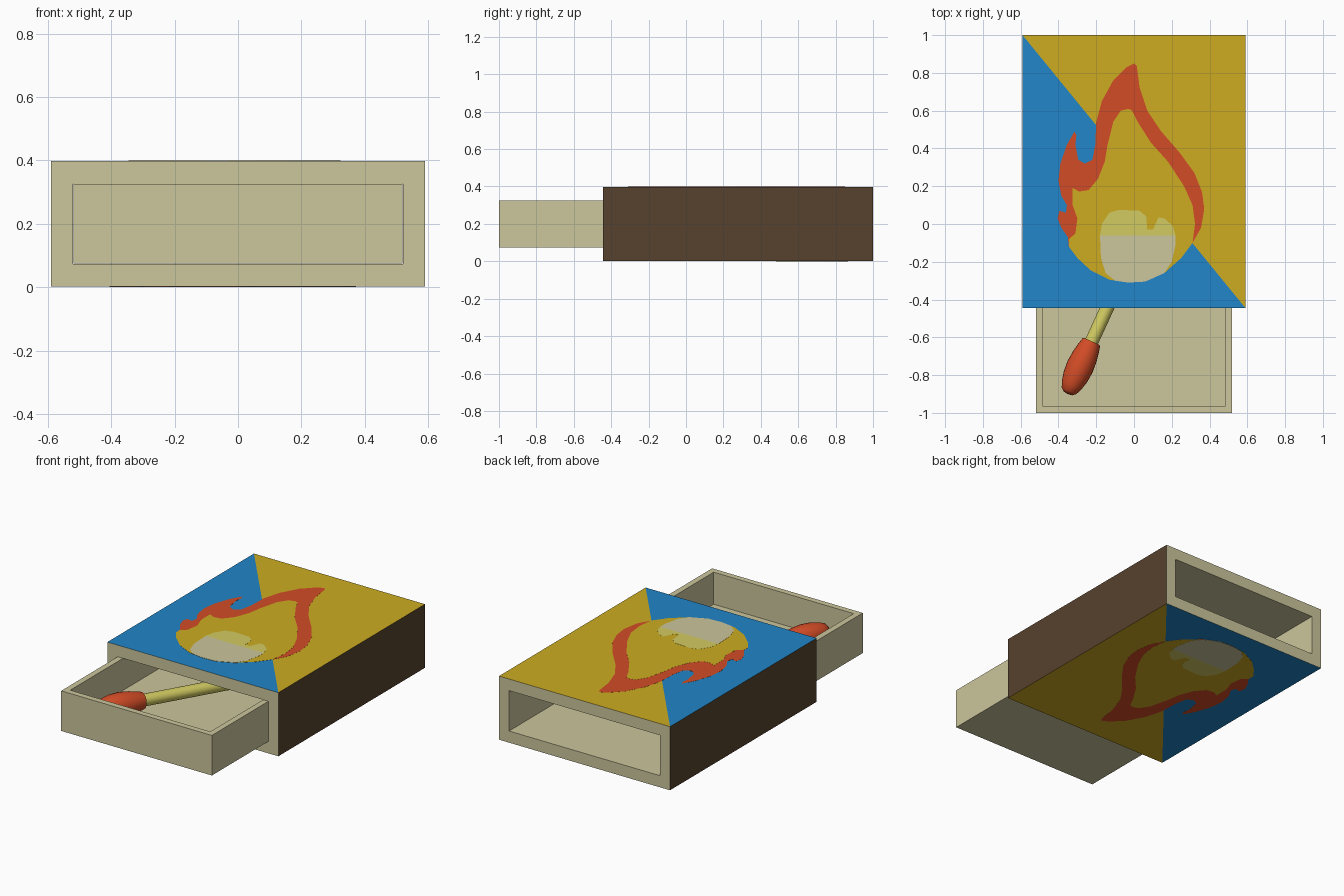
import bpy, bmesh, math
from mathutils import Vector, Matrix

if "Cube" in bpy.data.objects:
    bpy.data.objects.remove(bpy.data.objects["Cube"])


def material(name, r, g, b):
    def lin(c):
        c /= 255
        return c / 12.92 if c <= 0.04045 else ((c + 0.055) / 1.055) ** 2.4
    m = bpy.data.materials.new(name)
    m.diffuse_color = (lin(r), lin(g), lin(b), 1)
    m.use_nodes = True
    m.node_tree.nodes["Principled BSDF"].inputs["Base Color"].default_value = m.diffuse_color
    return m


CREAM = material("cream card", 204, 198, 156)
BROWN = material("brown striker", 87, 66, 46)
BLUE = material("blue print", 33, 134, 200)
YELLOW = material("yellow print", 205, 172, 34)
RED = material("flame red", 210, 76, 38)
PALE = material("pale yellow", 210, 203, 98)


def finish(name, bm, *mats):
    bmesh.ops.recalc_face_normals(bm, faces=bm.faces)
    me = bpy.data.meshes.new(name)
    bm.to_mesh(me)
    bm.free()
    for m in mats:
        me.materials.append(m)
    ob = bpy.data.objects.new(name, me)
    bpy.context.collection.objects.link(ob)
    return ob


# Sleeve: rectangular tube, open at both ends, thin allowance for printed plates
Y0, Y1, ZB, ZT = -0.445, 1.0, 0.0015, 0.3985
bm = bmesh.new()


def ring(x, z0, z1, y):
    return [bm.verts.new(p) for p in ((-x, y, z0), (x, y, z0), (x, y, z1), (-x, y, z1))]


out_f, out_b = ring(0.59, ZB, ZT, Y0), ring(0.59, ZB, ZT, Y1)
in_f, in_b = ring(0.521, 0.074, 0.326, Y0), ring(0.521, 0.074, 0.326, Y1)
for i in range(4):
    j = (i + 1) % 4
    bm.faces.new((out_f[i], out_f[j], in_f[j], in_f[i]))
    bm.faces.new((out_b[i], out_b[j], in_b[j], in_b[i]))
    bm.faces.new((in_f[i], in_f[j], in_b[j], in_b[i]))
    if i % 2:
        # striker sides
        bm.faces.new((out_f[i], out_f[j], out_b[j], out_b[i])).material_index = 1
# two-tone diagonal on the bottom (turned over) and the top
f, b = out_f, out_b
for tri, idx in (((f[0], b[0], b[1]), 2), ((f[0], b[1], f[1]), 3),
                 ((f[3], f[2], b[3]), 2), ((f[2], b[2], b[3]), 3)):
    bm.faces.new(tri).material_index = idx
finish("sleeve", bm, CREAM, BROWN, BLUE, YELLOW)

# Drawer: open tray pulled part of the way out
bm = bmesh.new()
bmesh.ops.create_cube(bm, size=1, matrix=Matrix.Translation((0, -0.2775, 0.2))
                      @ Matrix.Diagonal((1.04, 1.445, 0.25, 1)))
bm.normal_update()
top = max(bm.faces, key=lambda q: q.normal.z)
bmesh.ops.inset_region(bm, faces=[top], thickness=0.052)
res = bmesh.ops.extrude_face_region(bm, geom=[top])
bmesh.ops.translate(bm, vec=(0, 0, -0.2),
                    verts=[v for v in res["geom"] if isinstance(v, bmesh.types.BMVert)])
if top.is_valid:
    bm.faces.remove(top)
finish("drawer", bm, CREAM)

# Printed flame: stacked thin plates
bottom = [(0.31, -0.1), (0.25, -0.18), (0.16, -0.26), (0.06, -0.305), (-0.03, -0.31),
          (-0.13, -0.295), (-0.23, -0.245), (-0.3, -0.18), (-0.345, -0.12)]
outer = [(0, 0.85), (0.015, 0.835), (0.03, 0.72), (0.07, 0.6), (0.14, 0.495), (0.24, 0.38),
         (0.32, 0.27), (0.36, 0.17), (0.372, 0.08), (0.355, -0.02)] + bottom + [
    (-0.35, -0.07), (-0.385, -0.02), (-0.405, 0.03), (-0.395, 0.07), (-0.36, 0.06),
    (-0.355, 0.1), (-0.385, 0.15), (-0.4, 0.23), (-0.39, 0.32), (-0.355, 0.42),
    (-0.315, 0.49), (-0.305, 0.47), (-0.31, 0.42), (-0.295, 0.34), (-0.26, 0.32),
    (-0.22, 0.34), (-0.205, 0.42), (-0.2, 0.54), (-0.17, 0.65), (-0.11, 0.76), (-0.04, 0.83)]
inner = [(-0.03, 0.61), (-0.01, 0.6), (0.02, 0.54), (0.09, 0.43), (0.18, 0.33), (0.265, 0.2),
         (0.31, 0.1), (0.323, 0)] + bottom + [
    (-0.345, -0.08), (-0.31, -0.05), (-0.3, 0.03), (-0.325, 0.1), (-0.325, 0.19), (-0.29, 0.172),
    (-0.24, 0.18), (-0.19, 0.24), (-0.155, 0.33), (-0.14, 0.42), (-0.11, 0.54), (-0.07, 0.6)]
core = [(0.22, -0.06), (0.22, -0.11), (0.2, -0.2), (0.16, -0.26), (0.06, -0.305), (-0.03, -0.31),
        (-0.1, -0.3), (-0.15, -0.26), (-0.175, -0.18), (-0.18, -0.06)]
core_tip = [(-0.18, -0.06), (-0.17, 0), (-0.13, 0.06), (-0.08, 0.075), (0.03, 0.07),
            (0.065, 0.04), (0.07, -0.03), (0.1, -0.03), (0.13, 0.035), (0.16, 0.03),
            (0.205, -0.01), (0.22, -0.06)]


def plate(name, pts, level, mat):
    h = 0.0005 * level
    for side in ("top", "bottom"):
        bm = bmesh.new()
        if side == "top":
            rows = [[(x, y, z) for x, y in pts] for z in (ZT, ZT + h)]
        else:
            rows = [[(x, Y0 + Y1 - y, z) for x, y in pts] for z in (ZB, ZB - h)]
        lo, hi = [[bm.verts.new(p) for p in r] for r in rows]
        bm.faces.new(lo)
        bm.faces.new(hi)
        for i in range(len(pts)):
            j = (i + 1) % len(pts)
            bm.faces.new((lo[i], lo[j], hi[j], hi[i]))
        finish(f"{name}_{side}", bm, mat)


plate("flame_outer", outer, 1, RED)
plate("flame_inner", inner, 2, YELLOW)
plate("flame_core", core, 3, CREAM)
plate("flame_core_tip", core_tip, 3, PALE)

# Match: head and stick turned around one sloping axis
axis = Vector((0.418, 0.908, -0.05)).normalized()
place = Matrix.Translation((-0.352, -0.9, 0.215)) @ axis.to_track_quat("Z", "Y").to_matrix().to_4x4()


def lathe(name, profile, mat):
    bm = bmesh.new()
    vs = [bm.verts.new((r, 0, t)) for t, r in profile]
    es = [bm.edges.new(p) for p in zip(vs, vs[1:])]
    bmesh.ops.spin(bm, geom=vs + es, cent=(0, 0, 0), axis=(0, 0, 1),
                   angle=math.tau, steps=24)
    bmesh.ops.remove_doubles(bm, verts=bm.verts, dist=1e-5)
    bm.transform(place)
    ob = finish(name, bm, mat)
    bpy.ops.object.select_all(action="DESELECT")
    ob.select_set(True)
    bpy.context.view_layer.objects.active = ob
    bpy.ops.object.shade_smooth_by_angle(angle=math.radians(40))


lathe("match_head", [(0, 0), (0.004, 0.025), (0.018, 0.042), (0.05, 0.056), (0.1, 0.068),
                     (0.16, 0.073), (0.22, 0.068), (0.27, 0.059), (0.305, 0.05), (0.305, 0)], RED)
lathe("match_stick", [(0.28, 0), (0.28, 0.036), (1.35, 0.036), (1.35, 0)], PALE)
